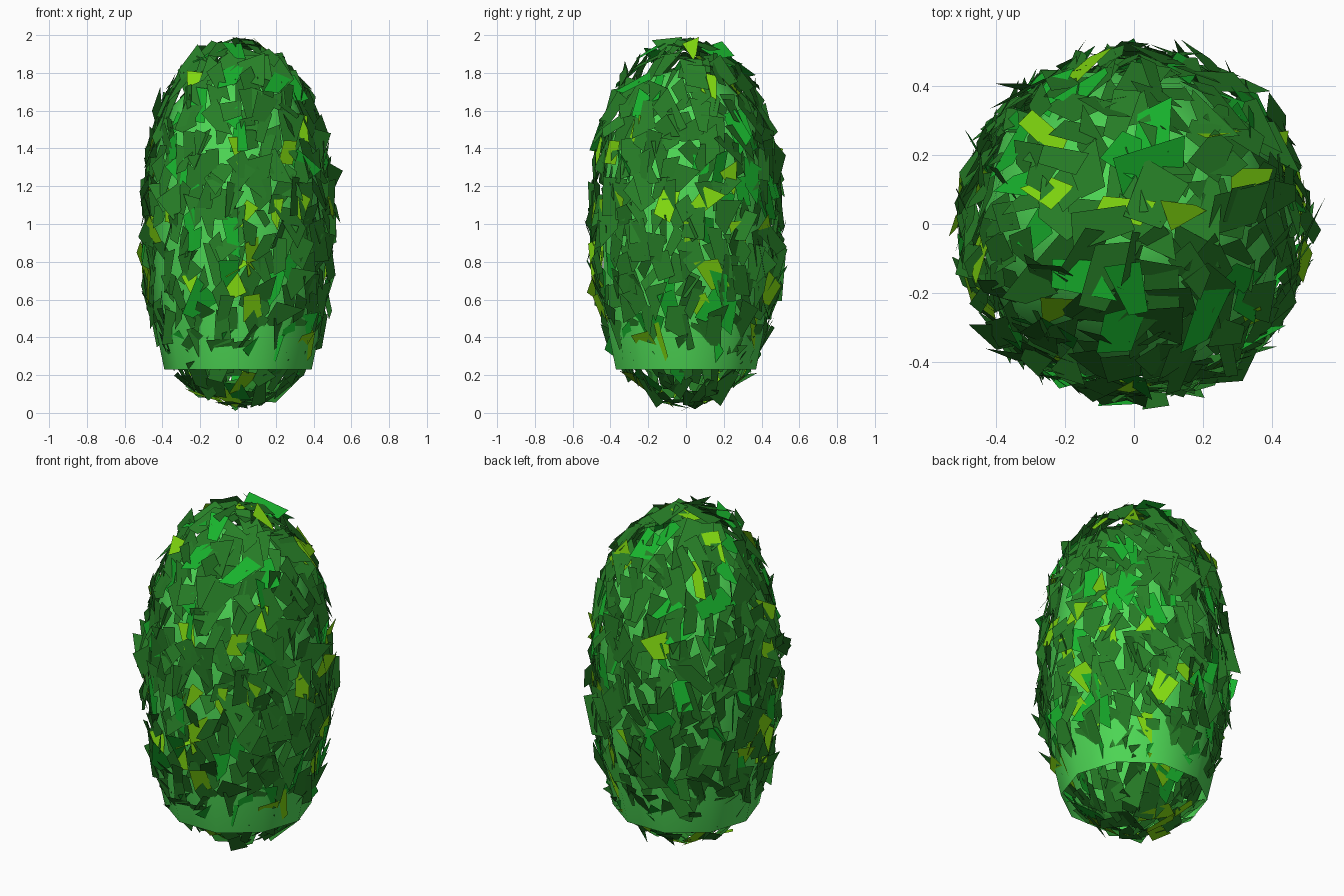
import bpy, bmesh, math, random
from mathutils import Vector, Matrix

if "Cube" in bpy.data.objects:
    bpy.data.objects.remove(bpy.data.objects["Cube"])

random.seed(11)
A, C, ZC, EXP = 0.495, 0.945, 1.0, 2.25     # leaf shell radii, centre height, fullness


def material(name, rgb):
    m = bpy.data.materials.new(name)
    m.diffuse_color = (*rgb, 1)
    m.use_nodes = True
    m.node_tree.nodes["Principled BSDF"].inputs["Base Color"].default_value = m.diffuse_color
    return m


def add_object(name, bm, mat):
    me = bpy.data.meshes.new(name)
    bm.to_mesh(me)
    bm.free()
    me.materials.append(mat)
    ob = bpy.data.objects.new(name, me)
    bpy.context.collection.objects.link(ob)
    return ob


# Inner foliage volume: faceted dome, smooth shaded, open at the bottom
profile = [(0.39, 0.23), (0.43, 0.42), (0.46, 0.75), (0.462, 1.1),
           (0.43, 1.4), (0.34, 1.63), (0.19, 1.78)]
SEG = 10
bm = bmesh.new()
rings = [[bm.verts.new((r * math.cos(2 * math.pi * i / SEG),
                        r * math.sin(2 * math.pi * i / SEG), z))
          for i in range(SEG)] for r, z in profile]
top = bm.verts.new((0, 0, 1.83))
for lo, hi in zip(rings, rings[1:]):
    for i in range(SEG):
        j = (i + 1) % SEG
        bm.faces.new((lo[i], lo[j], hi[j], hi[i]))
for i in range(SEG):
    bm.faces.new((rings[-1][i], rings[-1][(i + 1) % SEG], top))
for f in bm.faces:
    f.smooth = True
add_object("inner_foliage", bm, material("inner_green", (0.075, 0.68, 0.09)))

# Leaves: irregular flat quads spread evenly over a full egg-shaped shell
groups = {"dark_leaves": (bmesh.new(), (0.02, 0.21, 0.02)),
          "bright_leaves": (bmesh.new(), (0.009, 0.45, 0.026)),
          "yellow_leaves": (bmesh.new(), (0.22, 0.70, 0.005))}


def shell(t):
    """Radius, height and outward slope of the shell profile at angle t."""
    def curve(a):
        s, c = math.sin(a), math.cos(a)
        k = (abs(s) ** EXP + abs(c) ** EXP) ** (-1 / EXP)
        return Vector((A * s * k, C * c * k))
    p, d = curve(t), curve(t + 0.01) - curve(t - 0.01)
    return p, Vector((-d.y, d.x)).normalized(), d.length / 0.02


def shell_points(n):
    # golden-angle spiral, rows spaced for equal area
    table, total = [], 0.0
    for k in range(400):
        t = math.pi * (k + 0.5) / 400
        p, _, speed = shell(t)
        total += p.x * speed
        table.append((total, t))
    k = 0
    for i in range(n):
        while table[k][0] < total * (i + 0.5) / n:
            k += 1
        yield table[k][1], i * 2.39996 + random.uniform(-0.12, 0.12)


def add_leaf(bm, t, phi, size):
    p, nrm, _ = shell(t)
    s = random.uniform(0.98, 1.025)
    out = Vector((math.cos(phi), math.sin(phi), 0))
    pos = out * p.x * s + Vector((0, 0, ZC + p.y * s))
    normal = (out * nrm.x + Vector((0, 0, nrm.y))).normalized()
    side = Vector((-math.sin(phi), math.cos(phi), 0))
    rot = Matrix((side, normal.cross(side), normal)).transposed()
    for sigma, axis in ((0.4, 'Z'), (0.17, 'X'), (0.33, 'Y')):
        rot = rot @ Matrix.Rotation(random.gauss(0, sigma), 3, axis)
    u = random.uniform
    w, h = 0.052 * size, 0.088 * size
    corners = [(-w * u(0.0, 1.2), -h * u(0.4, 1.4)), (w * u(0.2, 1.2), -h * u(0.4, 1.4)),
               (w * u(0.5, 1.4), h * u(0.5, 1.2)), (-w * u(0.4, 1.4), h * u(0.4, 1.3))]
    verts = []
    for x, y in corners:
        q = pos + rot @ Vector((x, y, 0))
        q.z = min(max(q.z, 0.01), 1.99)
        verts.append(bm.verts.new(q))
    bm.faces.new(verts)


for t, phi in shell_points(640):
    kind = random.choices(list(groups), (82, 12, 6))[0]
    add_leaf(groups[kind][0], t, phi, random.uniform(0.8, 1.25))

for name, (bm, rgb) in groups.items():
    add_object(name, bm, material(name + "_green", rgb))
